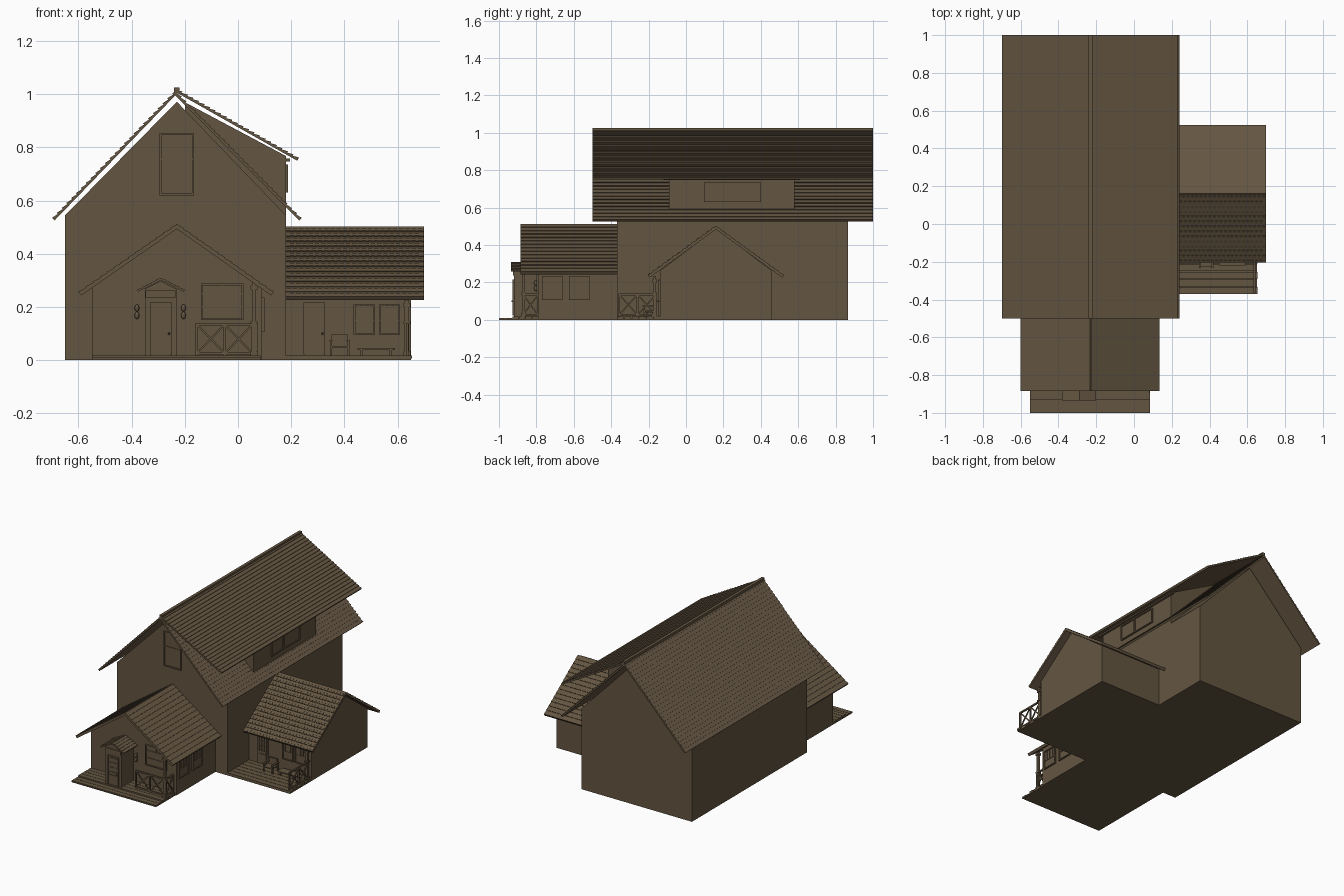
import bpy, bmesh, math
from mathutils import Vector, Matrix

if "Cube" in bpy.data.objects:
    bpy.data.objects.remove(bpy.data.objects["Cube"])

wood = bpy.data.materials.new("brown")
wood.diffuse_color = (0.127, 0.091, 0.053, 1)
wood.use_nodes = True
wood.node_tree.nodes["Principled BSDF"].inputs["Base Color"].default_value = wood.diffuse_color


def finish(name, bm):
    bmesh.ops.recalc_face_normals(bm, faces=bm.faces)
    me = bpy.data.meshes.new(name)
    bm.to_mesh(me)
    bm.free()
    me.materials.append(wood)
    ob = bpy.data.objects.new(name, me)
    bpy.context.collection.objects.link(ob)
    return ob


def box(bm, x0, x1, y0, y1, z0, z1):
    m = Matrix.Translation(((x0 + x1) / 2, (y0 + y1) / 2, (z0 + z1) / 2)) @ \
        Matrix.Diagonal((x1 - x0, y1 - y0, z1 - z0, 1))
    bmesh.ops.create_cube(bm, size=1, matrix=m)


def boxes(name, *dims):
    bm = bmesh.new()
    for d in dims:
        box(bm, *d)
    return finish(name, bm)


def beam(bm, p, q, w):
    p, q = Vector(p), Vector(q)
    m = Matrix.Translation((p + q) / 2) @ (q - p).to_track_quat('Z', 'Y').to_matrix().to_4x4() @ \
        Matrix.Diagonal((w, w, (q - p).length, 1))
    bmesh.ops.create_cube(bm, size=1, matrix=m)


def prism(name, pts, lo, hi, axis='y'):
    # extrude an (a, z) profile along y or x
    bm = bmesh.new()
    at = lambda a, z, t: (a, t, z) if axis == 'y' else (t, a, z)
    ends = [[bm.verts.new(at(a, z, t)) for a, z in pts] for t in (lo, hi)]
    for e in ends:
        bm.faces.new(e)
    n = len(pts)
    for i in range(n):
        j = (i + 1) % n
        bm.faces.new((ends[0][i], ends[0][j], ends[1][j], ends[1][i]))
    return finish(name, bm)


def roof_slope(name, ridge, eave, lo, hi, courses, thick=0.014, step=0.006, axis='y'):
    # saw-tooth slab of lapped shingle courses
    r, e = Vector(ridge), Vector(eave)
    d = (e - r).normalized()
    n = Vector((-d.y, d.x))
    if n.y < 0:
        n = -n
    pts = []
    for i in range(courses):
        pts.append(r.lerp(e, i / courses) - n * step)
        pts.append(r.lerp(e, (i + 1) / courses))
    pts += [e - n * thick, r - n * thick]
    return prism(name, [tuple(p) for p in pts], lo, hi, axis)


def window(name, face, plane, u0, u1, v0, v1, bars=(), rails=(), rail_u=None, fw=0.007, d=0.009):
    # face 'front': faces -y at y=plane; face 'right': faces +x at x=plane
    bm = bmesh.new()

    def b(a0, a1, c0, c1, dep):
        if face == 'front':
            box(bm, a0, a1, plane - dep, plane + 0.002, c0, c1)
        else:
            box(bm, plane - 0.002, plane + dep, a0, a1, c0, c1)
    b(u0, u1, v0, v1, 0.003)
    for a in (u0, u1 - fw):
        b(a, a + fw, v0, v1, d)
    for c in (v0, v1 - fw):
        b(u0, u1, c, c + fw, d)
    for a, c0, c1 in bars:
        b(a - 0.002, a + 0.002, c0, c1, d - 0.002)
    for c in rails:
        b(u0, u1, c - 0.003, c + 0.003, d - 0.002)
    return finish(name, bm)


def railing(name, p, q, panels, z0=0.025, z1=0.135):
    bm = bmesh.new()
    p, q = Vector((*p, 0)), Vector((*q, 0))
    up = lambda v, z: (v.x, v.y, z)
    for z in (z0, z1):
        beam(bm, up(p, z), up(q, z), 0.010)
    for i in range(panels + 1):
        a = p.lerp(q, i / panels)
        beam(bm, up(a, 0.012), up(a, z1 + 0.004), 0.010)
        if i < panels:
            c = p.lerp(q, (i + 1) / panels)
            beam(bm, up(a, z0), up(c, z1), 0.007)
            beam(bm, up(a, z1), up(c, z0), 0.007)
    return finish(name, bm)


def post(name, x, y, top):
    w = 0.008
    return boxes(name, (x - w, x + w, y - w, y + w, 0.01, top),
                 *[(x - .013, x + .013, y - .013, y + .013, a, b)
                   for a, b in ((0.015, 0.035), (top - 0.035, top - 0.02), (0.135, 0.145))])


def door(name, x0, plane):
    x1, z0 = x0 + 0.07, 0.022
    bm = bmesh.new()
    box(bm, x0, x1, plane - 0.004, plane + 0.002, z0, 0.21)
    for a in (x0 - 0.006, x1):
        box(bm, a, a + 0.006, plane - 0.008, plane + 0.002, z0, 0.216)
    box(bm, x0, x1, plane - 0.008, plane + 0.002, 0.21, 0.216)
    box(bm, x0 + .008, x1 - .008, plane - 0.008, plane, 0.032, 0.088)
    for i in range(4):                                   # glazing bars
        x, z = x0 + .007 + i * .0187, 0.107 + i * .032
        box(bm, x - .002, x + .002, plane - 0.008, plane, 0.107, 0.203)
        box(bm, x0 + .007, x1 - .007, plane - 0.008, plane, z - .002, z + .002)
    bmesh.ops.create_icosphere(bm, subdivisions=1, radius=0.005,
                               matrix=Matrix.Translation((x1 - 0.004, plane - 0.01, 0.1)))
    return finish(name, bm)


# main house with gable walls
prism("main_house", [(-.65, 0), (.18, 0), (.18, .545), (-.23, .972), (-.65, .545)], -.37, .865)
roof_slope("main_roof_left", (-.23, 1.022), (-.70, .535), -.5, 1, 26)
roof_slope("main_roof_right", (-.23, 1.010), (.24, .535), -.5, 1, 26)
roof_slope("dormer_roof", (-.23, 1.022), (.23, .762), -.5, 1, 22)
boxes("ridge_cap", (-.24, -.22, -.5, 1, 1.005, 1.026))
prism("dormer", [(-.2, .97), (.18, .768), (.18, .53), (-.2, .93)], -.09, .58)
boxes("dormer_fascia", (.18, .195, -.12, .61, .748, .758))
window("dormer_window_small", 'right', .18, .095, .225, .63, .735)
window("dormer_window_large", 'right', .18, .225, .40, .63, .735)
window("attic_window", 'front', -.37, -.295, -.165, .62, .855, rails=(.755,), fw=.008)

# front wing
prism("front_wing", [(-.55, 0), (.09, 0), (.09, .278), (-.23, .497), (-.55, .278)], -.79, -.36)
for side, xe in (("left", -.60), ("right", .135)):
    roof_slope("front_wing_roof_" + side, (-.23, .515), (xe, .258), -.885, -.36, 14, step=.004, thick=.018)
boxes("front_deck_base", (-.55, .085, -1.0, -.78, 0, .006))
boxes("front_deck_boards", *[(-.55, .085 - .004 * (i % 2), -.997 + i * .0345, -.965 + i * .0345,
                              .004, .01 if i < 2 else .018) for i in range(6)])
window("front_window", 'front', -.79, -.14, .02, .15, .288, bars=((-.06, .25, .288),), rails=(.2, .25))
for i, y in enumerate((-.77, -.625)):
    window("side_window_%d" % i, 'right', .09, y, y + .11, .105, .235, rails=(.165,),
           bars=[(y + .11 * k / 4, .165, .235) for k in (1, 2, 3)])

# entry porch box with door, small roof and wall lamps
prism("entry", [(-.35, 0), (-.232, 0), (-.232, .268), (-.291, .298), (-.35, .268)], -.92, -.78)
for side, xe in (("left", -.38), ("right", -.20)):
    roof_slope("entry_roof_" + side, (-.29, .312), (xe, .266), -.935, -.78, 5, thick=.010, step=.003)
boxes("entry_transom", (-.347, -.235, -.926, -.918, .236, .262))
door("entry_door", -.325, -.92)
for i, x in enumerate((-.38, -.205)):
    bm = bmesh.new()
    for z in (.168, .196):
        bmesh.ops.create_uvsphere(bm, u_segments=12, v_segments=8, radius=.011, matrix=Matrix.Translation(
            (x, -.803, z)) @ Matrix.Diagonal((.8, .9, 1.3, 1)))
    box(bm, x - .004, x + .004, -.8, -.788, .155, .21)
    finish("wall_lamp_%d" % i, bm)
post("front_post", .06, -.87, .30)
railing("front_railing", (-.155, -.872), (.055, -.872), 2)
railing("front_side_railing", (.068, -.872), (.068, -.79), 1)

# right wing
prism("right_wing", [(-.14, 0), (.46, 0), (.46, .262), (.16, .485), (-.14, .262)], .17, .65, 'x')
roof_slope("right_wing_roof_back", (.16, .505), (.525, .24), .17, .70, 14, axis='x', step=.004, thick=.018)
roof_slope("right_wing_roof_front", (.16, .505), (-.205, .24), .17, .70, 14, axis='x', step=.004, thick=.018)

# staggered shingles on the front slope
bm = bmesh.new()
r, e = Vector((0, .16, .505)), Vector((0, -.205, .24))
tilt = Matrix.Rotation(math.atan2(.265, .365), 4, 'X')
for i in range(14):
    for k in range(22):
        c = r.lerp(e, (i + .72) / 14)
        x = .185 + .0235 * k + (.0117 if i % 2 else 0)
        if x < .69:
            m = Matrix.Translation((x + .006, c.y, c.z - .001)) @ tilt @ Matrix.Diagonal((.016, .015, .004, 1))
            bmesh.ops.create_cube(bm, size=1, matrix=m)
finish("right_wing_shingles", bm)

boxes("right_deck_base", (.17, .65, -.37, -.13, 0, .008))
boxes("right_deck_boards", *[(.18, .655 - .005 * (i % 2), -.37 + i * .04, -.333 + i * .04, .006, .018)
                             for i in range(6)])
door("right_door", .252, -.14)
for i, x in enumerate((.435, .53)):
    window("right_window_%d" % i, 'front', -.14, x, x + .08, .095, .21, rails=(.15,),
           bars=[(x + .08 * k / 4, .15, .21) for k in (1, 2, 3)])
post("right_post", .635, -.168, .235)
railing("right_railing", (.637, -.358), (.637, -.16), 2)

# porch chair and low bench
boxes("chair", (.35, .415, -.225, -.165, .045, .053), (.352, .413, -.172, -.162, .05, .097),
      *[(x, x + .008, y, y + .008, .016, .07) for x in (.346, .411) for y in (-.228, -.17)],
      *[(x, x + .012, -.232, -.16, .07, .076) for x in (.344, .409)])
boxes("bench", (.45, .59, -.22, -.165, .038, .046),
      *[(x, x + .01, y, y + .01, .016, .04) for x in (.46, .57) for y in (-.215, -.18)])
